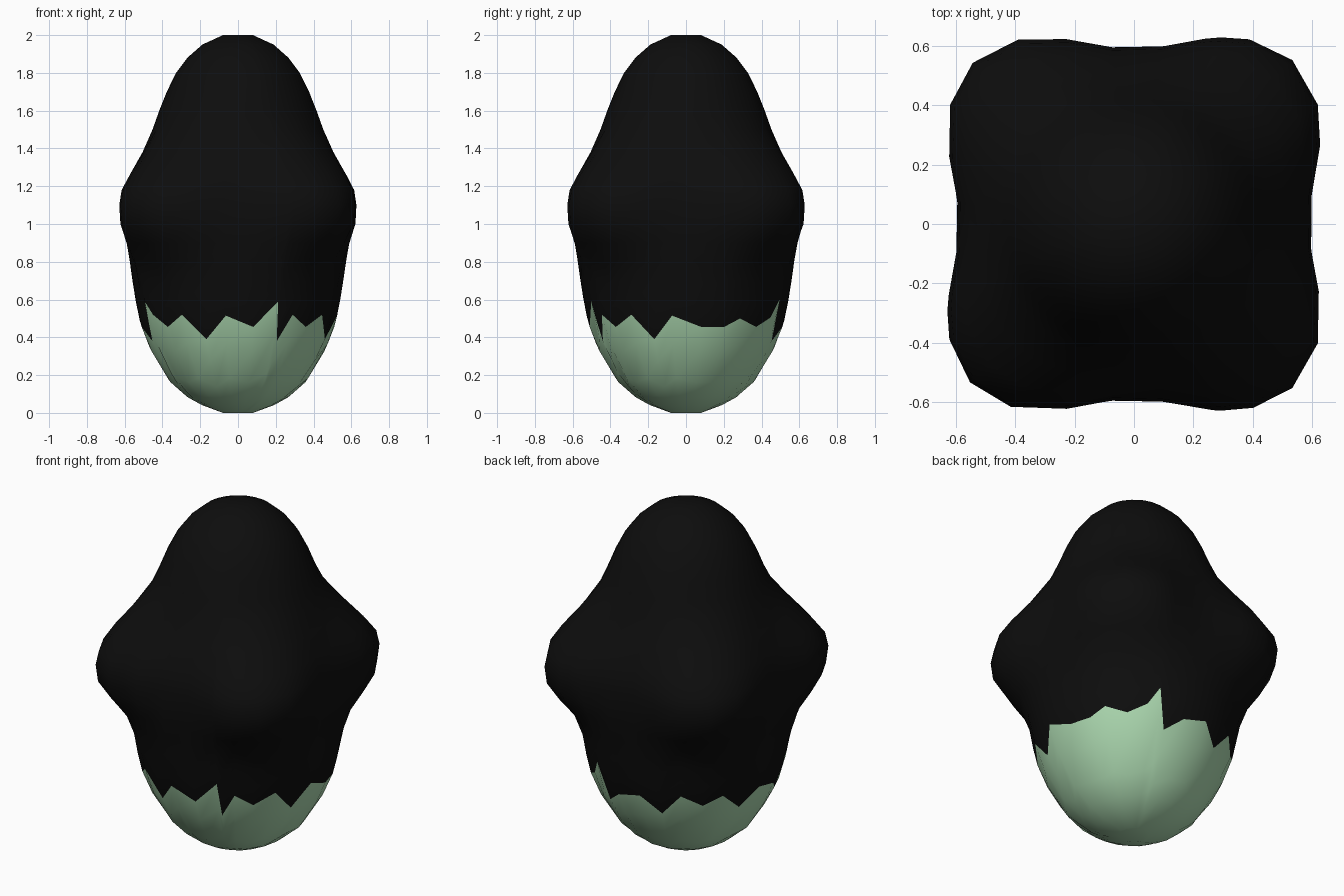
import bpy, bmesh
from math import sin, cos, radians

if "Cube" in bpy.data.objects:
    bpy.data.objects.remove(bpy.data.objects["Cube"], do_unlink=True)


def material(name, rgb, rough):
    m = bpy.data.materials.new(name)
    m.use_nodes = True
    m.diffuse_color = (*rgb, 1)
    bsdf = m.node_tree.nodes["Principled BSDF"]
    bsdf.inputs["Base Color"].default_value = (*rgb, 1)
    bsdf.inputs["Roughness"].default_value = rough
    return m


# Egg profile: height, radius, corner bulge
PROFILE = [(0, .08, 0), (.04, .19, 0), (.08, .265, 0), (.16, .36, 0), (.32, .46, 0),
           (.45, .515, 0), (.56, .54, 0), (.68, .56, 0), (.8, .575, .03), (.9, .587, .1),
           (1, .59, .165), (1.1, .588, .18), (1.18, .58, .17), (1.27, .55, .13),
           (1.38, .505, .07), (1.5, .455, .015), (1.6, .42, 0), (1.7, .38, 0),
           (1.8, .33, 0), (1.88, .27, 0), (1.95, .19, 0), (2, .08, 0)]
SEAM = 5  # profile row that follows the jagged edge

# Jagged edge: angle around the body, height
EDGE = [(-171, .455), (-159, .38), (-155, .59), (-148, .52), (-136, .455), (-124, .52),
        (-110, .39), (-97, .515), (-81, .455), (-67, .59), (-65, .38), (-57, .52),
        (-46, .455), (-33, .52), (-20, .39), (-8, .515), (9, .455), (23, .455),
        (33, .5), (46, .455), (58, .505), (65, .6), (69, .38), (81, .455), (97, .49),
        (110, .39), (122, .515), (135, .45), (147, .5), (160, .395), (173, .49)]


def surface_point(angle, z):
    """Point on the body: an egg with four rounded corner bulges."""
    for (z0, r0, b0), (z1, r1, b1) in zip(PROFILE, PROFILE[1:]):
        if z <= z1:
            break
    t = (z - z0) / (z1 - z0)
    a = radians(angle)
    r = r0 + (r1 - r0) * t + (b0 + (b1 - b0) * t) * sin(2 * a) ** 2
    return r * cos(a), r * sin(a), z


def row_height(z, edge):
    """Bend the rows near the seam so that they follow the jagged edge."""
    seam = PROFILE[SEAM][0]
    if z <= seam:
        return z * edge / seam
    return z + (edge - seam) * max(0, 1 - (z - seam) / seam)


# Body skin: green bottom, black upper part, split at the jagged row
bm = bmesh.new()
rows = [[bm.verts.new(surface_point(a, row_height(p[0], e))) for a, e in EDGE]
        for p in PROFILE]
n = len(EDGE)
for i, (low, high) in enumerate(zip(rows, rows[1:])):
    for j in range(n):
        k = (j + 1) % n
        f = bm.faces.new((low[j], low[k], high[k], high[j]))
        f.material_index = int(i >= SEAM)
bm.faces.new(rows[0][::-1]).material_index = 0
bm.faces.new(rows[-1]).material_index = 1
for f in bm.faces:
    f.smooth = True

mesh = bpy.data.meshes.new("egg_body")
bm.to_mesh(mesh)
bm.free()
mesh.materials.append(material("pale_green", (.40, .67, .42), .6))
mesh.materials.append(material("black", (.004, .004, .004), .6))
body = bpy.data.objects.new("egg_body", mesh)
bpy.context.collection.objects.link(body)
